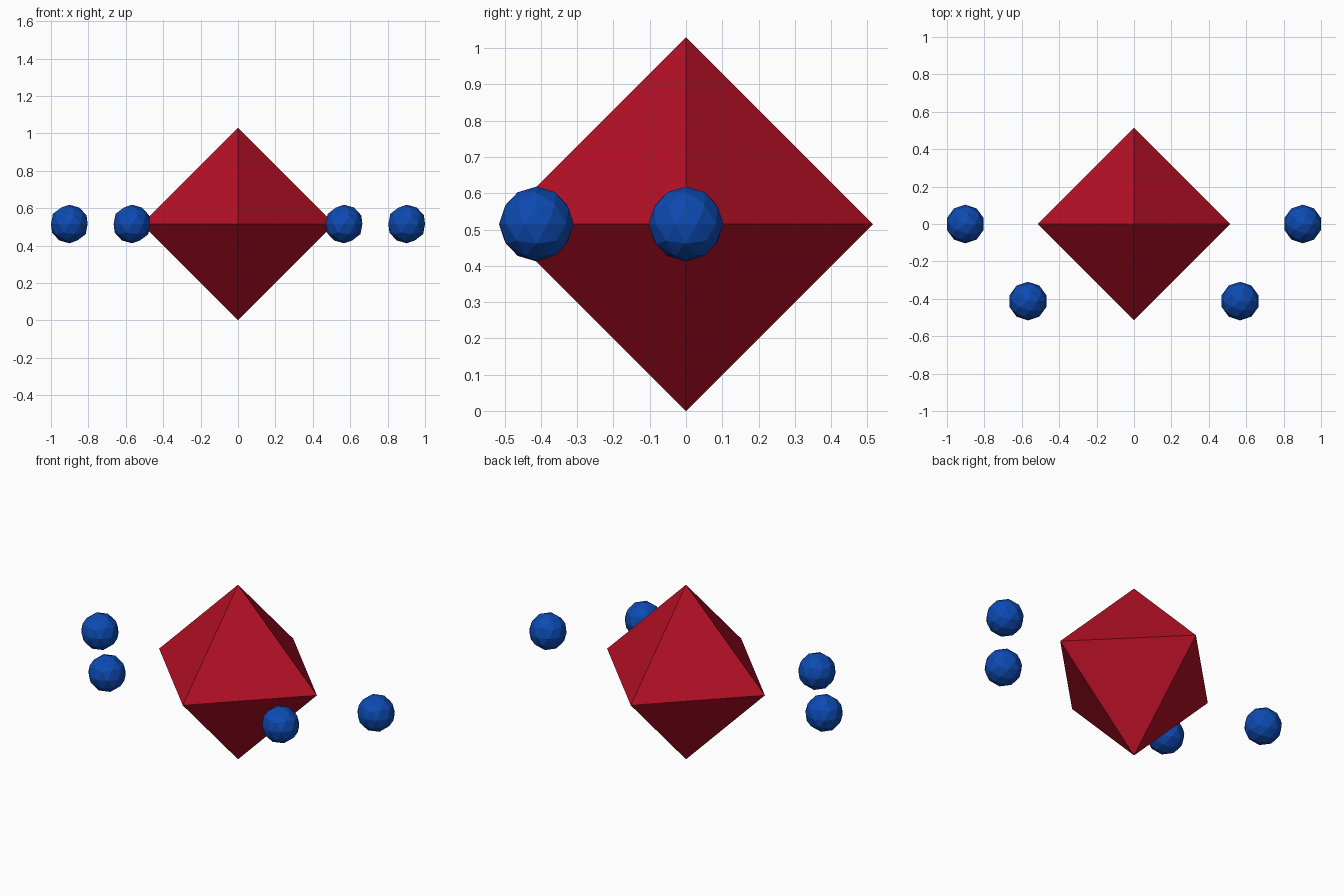
import bpy, bmesh, math

if "Cube" in bpy.data.objects:
    bpy.data.objects.remove(bpy.data.objects["Cube"])

U = 1 / (8.75 + math.cos(math.radians(18)))  # small-sphere radius; total width is 2
MID = 5 * U                                  # height of the centre plane


def material(name, rgb):
    m = bpy.data.materials.new(name)
    m.diffuse_color = (*rgb, 1)
    m.use_nodes = True
    m.node_tree.nodes["Principled BSDF"].inputs["Base Color"].default_value = m.diffuse_color
    return m


def add_object(name, bm, mat, location):
    mesh = bpy.data.meshes.new(name)
    bm.to_mesh(mesh)
    bm.free()
    mesh.materials.append(mat)
    obj = bpy.data.objects.new(name, mesh)
    obj.location = location
    bpy.context.collection.objects.link(obj)
    return obj


red = material("crimson", (0.45, 0.005, 0.018))
blue = material("royal blue", (0.004, 0.07, 0.45))

# Central crystal: a four-sided double pyramid
bm = bmesh.new()
r = 5 * U
ring = [bm.verts.new((r * x, r * y, 0)) for x, y in ((1, 0), (0, 1), (-1, 0), (0, -1))]
top, bottom = bm.verts.new((0, 0, r)), bm.verts.new((0, 0, -r))
for i in range(4):
    a, b = ring[i], ring[(i + 1) % 4]
    bm.faces.new((a, b, top))
    bm.faces.new((b, a, bottom))
add_object("crystal", bm, red, (0, 0, MID))

# Floating low-poly orbs, two on each side
for side, sx in (("left", -1), ("right", 1)):
    for place, x, y in (("outer", 8.75, 0), ("front", 5.5, -4)):
        bm = bmesh.new()
        bmesh.ops.create_icosphere(bm, subdivisions=2, radius=U)
        add_object(f"{side}_{place}_orb", bm, blue, (sx * x * U, y * U, MID))
